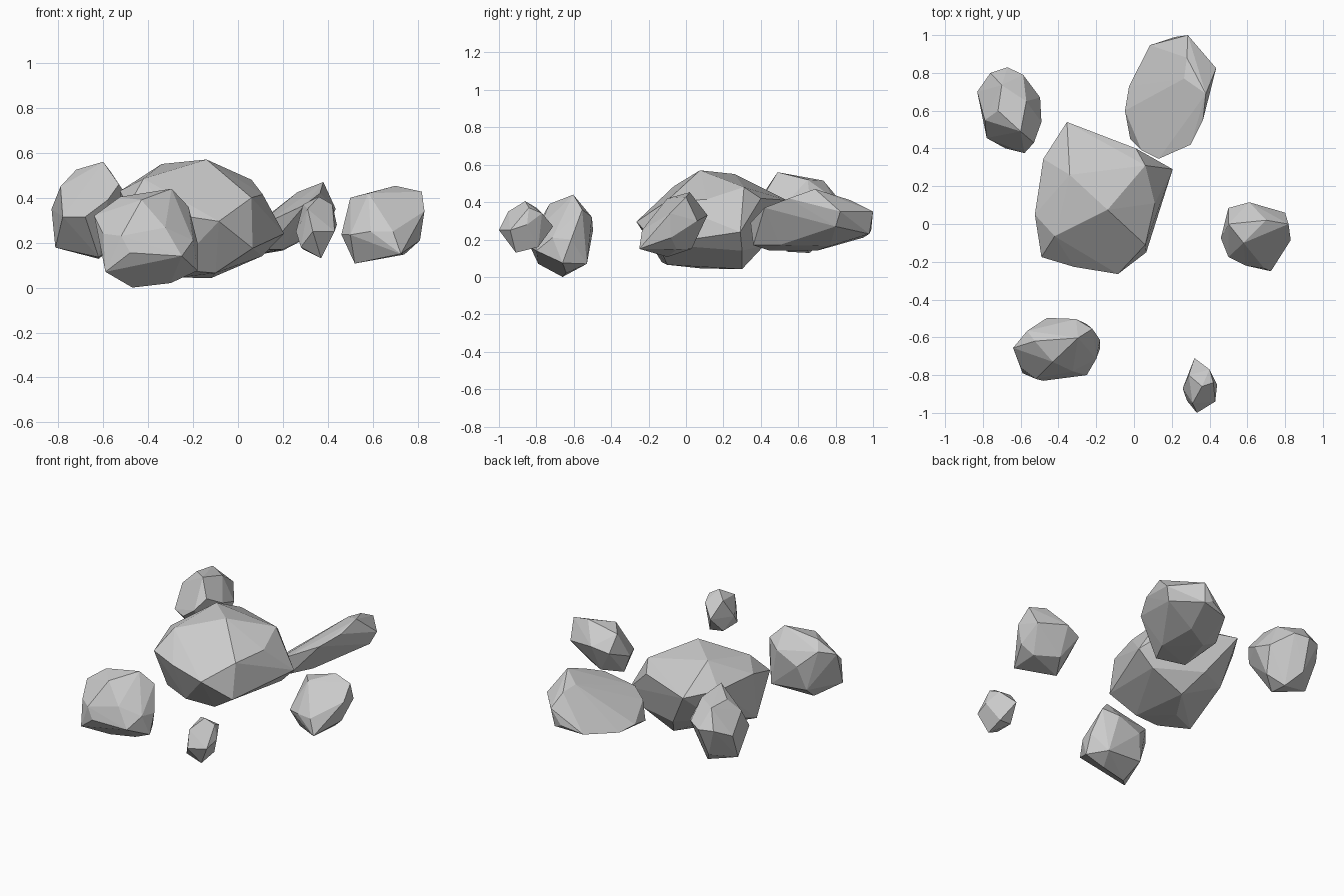
import bpy, bmesh


def rock(name, *corners):
    """Flat-faceted boulder: the convex skin around a few key corners."""
    bm = bmesh.new()
    for c in corners:
        bm.verts.new(c)
    res = bmesh.ops.convex_hull(bm, input=bm.verts[:])
    loose = {g for g in res["geom_interior"] + res["geom_unused"]
             if isinstance(g, bmesh.types.BMVert)}
    bmesh.ops.delete(bm, geom=list(loose), context='VERTS')
    # merge nearly coplanar triangles into broad facets
    bmesh.ops.dissolve_limit(bm, angle_limit=0.03, verts=bm.verts[:], edges=bm.edges[:])
    bmesh.ops.recalc_face_normals(bm, faces=bm.faces[:])
    me = bpy.data.meshes.new(name)
    bm.to_mesh(me)
    bm.free()
    ob = bpy.data.objects.new(name, me)
    bpy.context.collection.objects.link(ob)
    return ob


# large central boulder: crown, girdle, underside
rock("central_boulder",
     (-.14, .075, .57), (-.34, .26, .55), (-.42, -.065, .485), (.06, .31, .48),
     (-.355, .54, .41), (-.19, .47, .42), (.01, .40, .42), (.205, .29, .24),
     (.11, .11, .415), (.06, -.11, .4), (.065, -.15, .175), (-.085, -.265, .295),
     (-.317, -.227, .33), (-.49, -.175, .36), (-.525, .05, .43), (-.48, .345, .42),
     (-.12, .30, .042), (-.26, .085, .045), (-.1, -.1, .065), (.107, .3, .14),
     (-.2, .42, .17), (-.42, .3, .2), (-.48, -.05, .09), (-.29, -.13, .08))

# tilted slab at the back right: upper ridge, rim, underside
rock("tilted_slab",
     (.38, .69, .47), (.265, .77, .425), (.28, .88, .41), (.30, .42, .37),
     (.365, .55, .42), (.435, .825, .35), (.285, 1, .35), (.217, .99, .25),
     (.085, .947, .21), (-.026, .73, .17), (-.048, .6, .18), (-.02, .45, .14),
     (.04, .39, .24), (.13, .345, .29), (.13, .36, .17), (.40, .8, .27),
     (.2, .5, .17), (.2, .77, .165), (.05, .7, .14), (.27, .98, .23))

# upright rock at the back left
rock("back_left_rock",
     (-.60, .49, .56), (-.72, .60, .525), (-.70, .735, .515), (-.57, .65, .52),
     (-.67, .83, .4), (-.76, .8, .4), (-.83, .7, .35), (-.79, .55, .45),
     (-.78, .455, .315), (-.68, .40, .315), (-.58, .375, .39), (-.53, .43, .46),
     (-.49, .54, .4), (-.497, .67, .36), (-.587, .79, .42),
     (-.813, .62, .178), (-.62, .66, .128), (-.62, .54, .135), (-.53, .6, .2), (-.69, .75, .21))

# rock at the front left
rock("front_left_rock",
     (-.296, -.603, .44), (-.525, -.62, .404), (-.43, -.73, .39), (-.64, -.656, .32),
     (-.52, -.82, .23), (-.6, -.76, .24), (-.25, -.80, .14), (-.324, -.78, .267),
     (-.48, -.83, .155), (-.2, -.714, .21), (-.18, -.614, .2), (-.22, -.555, .36),
     (-.307, -.503, .32), (-.46, -.497, .25), (-.566, -.566, .35), (-.59, -.79, .07),
     (-.47, -.66, 0), (-.3, -.64, .02), (-.18, -.66, .075), (-.25, -.53, .07), (-.5, -.54, .09))

# rock on the right
rock("right_rock",
     (.70, .02, .453), (.818, 0, .427), (.58, -.1, .42), (.5, 0, .4),
     (.61, .115, .33), (.5, .085, .3), (.46, -.075, .236), (.5, -.175, .235),
     (.59, -.22, .25), (.69, -.235, .25), (.725, -.25, .15), (.52, -.1, .107),
     (.83, -.085, .34), (.81, -.08, .21), (.8, .06, .3), (.74, -.05, .147), (.6, .03, .15))

# small stone at the front right
rock("small_stone",
     (.36, -.86, .405), (.32, -.71, .27), (.4, -.77, .34), (.44, -.85, .28),
     (.42, -.84, .37), (.43, -.94, .25), (.333, -1, .25), (.31, -.95, .35),
     (.28, -.935, .18), (.258, -.87, .25), (.29, -.8, .37),
     (.37, -.91, .13), (.38, -.79, .16), (.29, -.8, .17))
